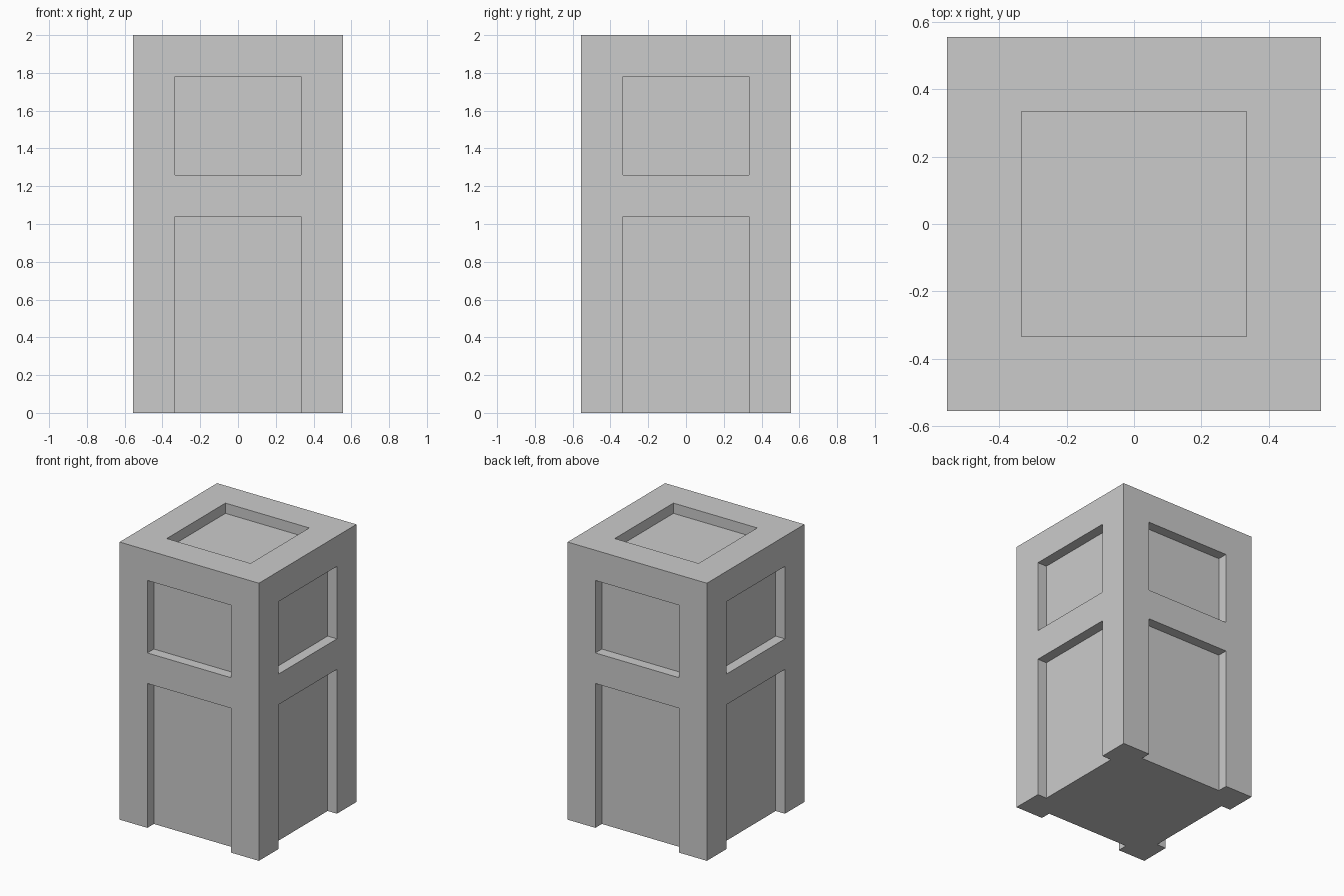
import bpy, bmesh
from math import pi
from mathutils import Matrix, Vector

if "Cube" in bpy.data.objects:
    bpy.data.objects.remove(bpy.data.objects["Cube"])

HALF, TALL = 0.555, 2.0      # block half width and height
OPEN, DEPTH = 0.334, 0.074   # recess half width and depth
OVER = 0.1                   # how far cutters poke out of the block


def add_box(bm, lo, hi, turn=0.0):
    lo, hi = Vector(lo), Vector(hi)
    m = (Matrix.Rotation(turn, 4, 'Z') @ Matrix.Translation((lo + hi) / 2)
         @ Matrix.Diagonal((*(hi - lo), 1)))
    bmesh.ops.create_cube(bm, size=1, matrix=m)


def make_object(name, bm):
    mesh = bpy.data.meshes.new(name)
    bm.to_mesh(mesh)
    bm.free()
    ob = bpy.data.objects.new(name, mesh)
    bpy.context.collection.objects.link(ob)
    return ob


# Solid tower block
bm = bmesh.new()
add_box(bm, (-HALF, -HALF, 0), (HALF, HALF, TALL))
tower = make_object("tower_block", bm)

# Cutters: a doorway and a window on each side, a square recess in the roof
bm = bmesh.new()
for side in range(4):
    for z0, z1 in ((-OVER, 1.04), (1.26, 1.782)):
        add_box(bm, (-OPEN, -HALF - OVER, z0), (OPEN, -HALF + DEPTH, z1), side * pi / 2)
add_box(bm, (-OPEN, -OPEN, TALL - DEPTH), (OPEN, OPEN, TALL + OVER))
cutter = make_object("recess_cutter", bm)
cutter.hide_render = True

# Carve the recesses and drop the cutter
mod = tower.modifiers.new("recesses", 'BOOLEAN')
mod.operation = 'DIFFERENCE'
mod.solver = 'EXACT'
mod.object = cutter
bpy.context.view_layer.objects.active = tower
bpy.ops.object.modifier_apply(modifier=mod.name)
bpy.data.objects.remove(cutter)
